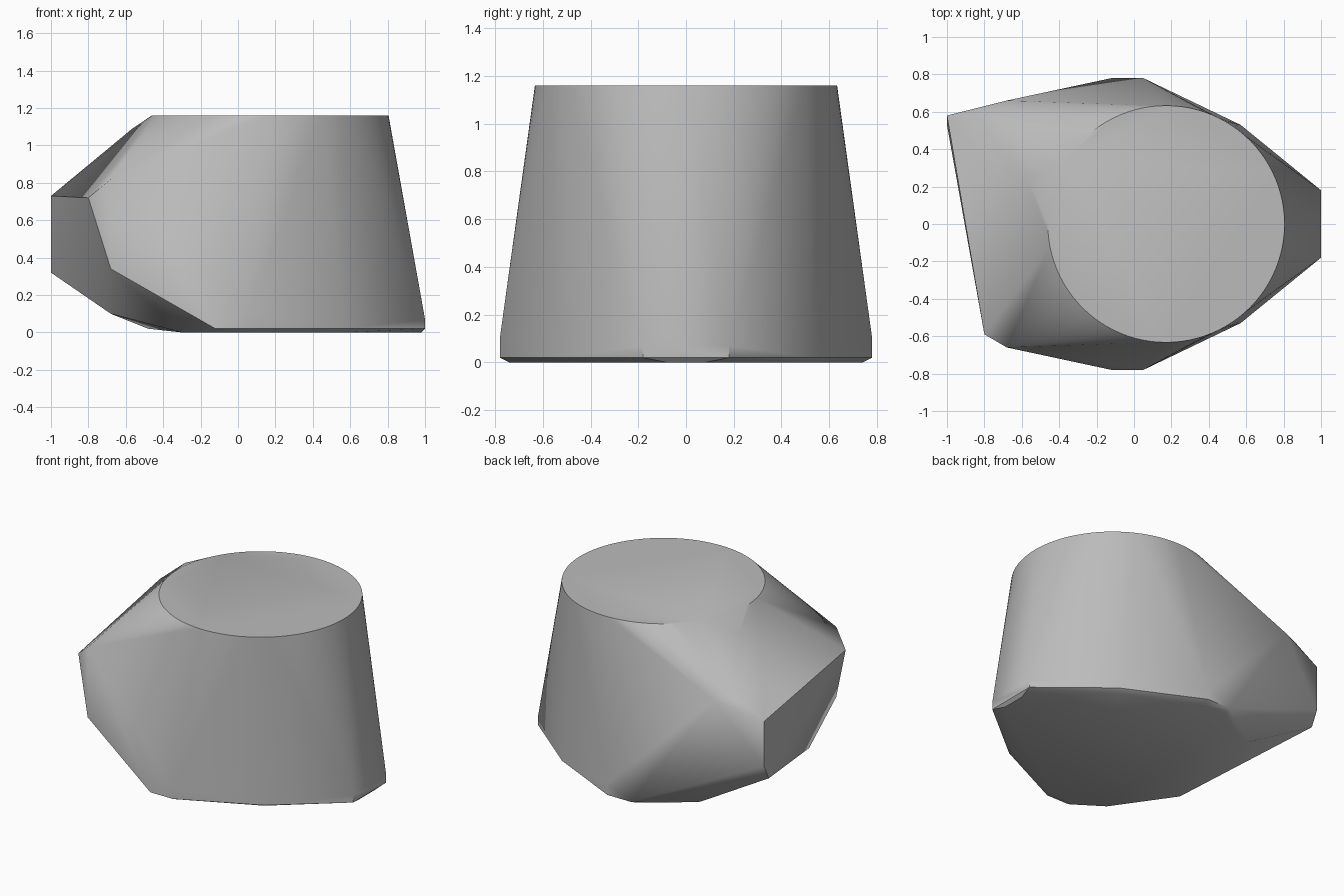
import bpy, bmesh, math

if "Cube" in bpy.data.objects:
    bpy.data.objects.remove(bpy.data.objects["Cube"], do_unlink=True)

mat = bpy.data.materials.new("plain_grey")
mat.use_nodes = True
grey = (0.5, 0.5, 0.5, 1)
mat.diffuse_color = grey
mat.node_tree.nodes["Principled BSDF"].inputs["Base Color"].default_value = grey

# Round flat top
points = []
SIDES = 96
for i in range(SIDES):
    a = math.tau * i / SIDES
    points.append((0.172 + 0.633 * math.cos(a), 0.633 * math.sin(a), 1.16))

# Mirrored corners of the foot: lower rim, upper rim and inset underside
foot = [(1, 0.18, 0.02), (1, 0.18, 0.07), (0.57, 0.53, 0.02),
        (0.05, 0.78, 0.02), (0.05, 0.78, 0.1), (-0.12, 0.78, 0.02),
        (0.98, 0.08, 0), (0.55, 0.5, 0), (0.04, 0.74, 0),
        (-0.12, 0.74, 0), (-0.3, 0.62, 0)]
# Mirrored shoulder
foot.append((-0.68, 0.66, 0.82))
for x, y, z in foot:
    points += [(x, y, z), (x, -y, z)]

# Front cheek
points += [(-0.8, -0.59, 0.72), (-0.68, -0.66, 0.34), (-0.68, -0.365, 0.1)]
# Back spur and the ridge running up to the top
points += [(-1, 0.58, 0.73), (-1, 0.58, 0.42), (-1, 0.53, 0.32),
           (-0.48, 0.53, 0.02), (-0.82, 0.59, 0.83), (-0.565, 0.23, 1.09)]

# Wrap all corners in one faceted shell
bm = bmesh.new()
for p in points:
    bm.verts.new(p)
hull = bmesh.ops.convex_hull(bm, input=bm.verts)
loose = {v for v in hull["geom_interior"] + hull["geom_unused"]
         if isinstance(v, bmesh.types.BMVert)}
bmesh.ops.delete(bm, geom=list(loose), context="VERTS")
bmesh.ops.dissolve_limit(bm, angle_limit=math.radians(0.3),
                         verts=bm.verts, edges=bm.edges)
bmesh.ops.recalc_face_normals(bm, faces=bm.faces)
mesh = bpy.data.meshes.new("faceted_body")
bm.to_mesh(mesh)
bm.free()
mesh.materials.append(mat)

body = bpy.data.objects.new("faceted_body", mesh)
bpy.context.collection.objects.link(body)
bpy.ops.object.select_all(action="DESELECT")
bpy.context.view_layer.objects.active = body
body.select_set(True)
bpy.ops.object.shade_smooth_by_angle(angle=math.radians(35))
